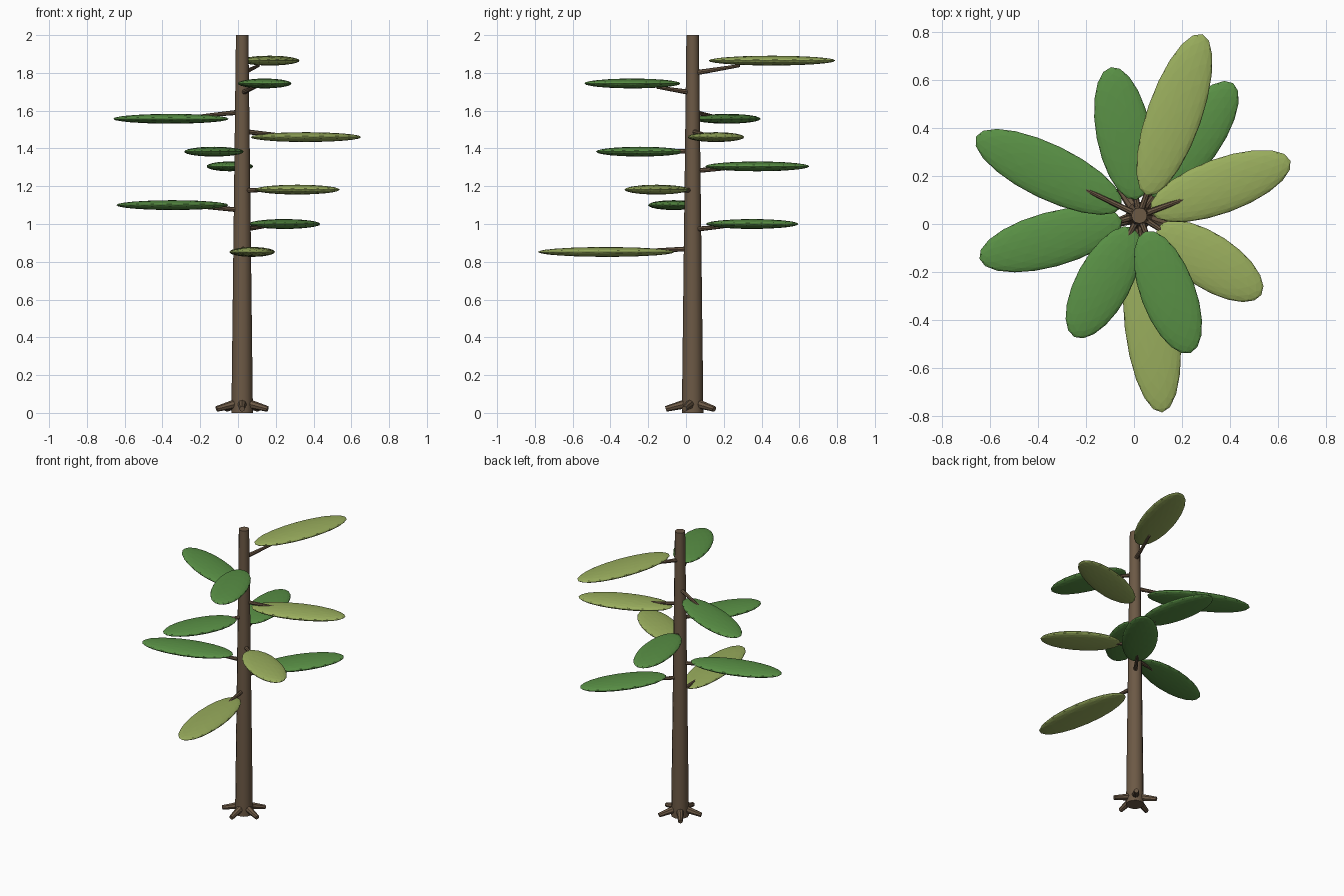
import bpy, math
from mathutils import Vector

if "Cube" in bpy.data.objects:
    bpy.data.objects.remove(bpy.data.objects["Cube"])

CX, CY = 0.022, 0.035  # trunk axis


def material(name, rgb):
    m = bpy.data.materials.new(name)
    m.diffuse_color = (*rgb, 1)
    m.use_nodes = True
    m.node_tree.nodes["Principled BSDF"].inputs["Base Color"].default_value = m.diffuse_color
    return m


BARK = material("bark", (0.15, 0.10, 0.06))
DARK = material("dark_leaf", (0.10, 0.28, 0.06))
LIGHT = material("light_leaf", (0.32, 0.42, 0.11))


def taper(name, a, b, r1, r2, sides):
    """Tapered cylinder from point a to point b."""
    a, b = Vector(a), Vector(b)
    d = b - a
    bpy.ops.mesh.primitive_cone_add(vertices=sides, radius1=r1, radius2=r2,
                                    depth=d.length, location=(a + b) / 2,
                                    rotation=d.to_track_quat('Z', 'Y').to_euler())
    ob = bpy.context.object
    ob.name = name
    ob.data.materials.append(BARK)
    bpy.ops.object.shade_smooth_by_angle(angle=math.radians(40))
    return ob


def polar(angle, r, z):
    return (CX + r * math.cos(angle), CY + r * math.sin(angle), z)


# trunk
taper("trunk", (CX, CY, 0), (CX, CY, 2), 0.057, 0.033, 12)

# roots
for i in range(5):
    ang = math.radians(270 + 72 * i)
    taper(f"root_{i + 1}", polar(ang, 0.03, 0.05), polar(ang, 0.142, 0.021),
          0.025, 0.015, 8)

# leaves from bottom to top: centre x, y, z, half length, material
leaves = [
    (0.075, -0.422, 0.852, 0.365, LIGHT),
    (0.245, 0.350, 1.000, 0.290, DARK),
    (-0.347, -0.065, 1.100, 0.307, DARK),
    (0.314, -0.155, 1.182, 0.258, LIGHT),
    (-0.043, 0.377, 1.305, 0.281, DARK),
    (-0.127, -0.243, 1.383, 0.258, DARK),
    (0.360, 0.158, 1.460, 0.310, LIGHT),
    (-0.355, 0.217, 1.557, 0.337, DARK),
    (0.141, -0.284, 1.744, 0.270, DARK),
    (0.168, 0.455, 1.865, 0.355, LIGHT),
]
for i, (x, y, z, half, mat) in enumerate(leaves):
    ang = math.atan2(y - CY, x - CX)
    dist = math.hypot(x - CX, y - CY)
    # twig
    z0 = 0.868 + 0.1035 * i
    taper(f"branch_{i + 1}", polar(ang, 0.01, z0),
          polar(ang, 0.59 * dist, z0 + 0.59 * (z - z0)), 0.014, 0.008, 8)
    # flattened leaf
    bpy.ops.mesh.primitive_ico_sphere_add(subdivisions=3, radius=1, location=(x, y, z),
                                          rotation=(0, 0, ang))
    leaf = bpy.context.object
    leaf.name = f"leaf_{i + 1}"
    leaf.scale = (half, 0.114, 0.026)
    leaf.data.materials.append(mat)
